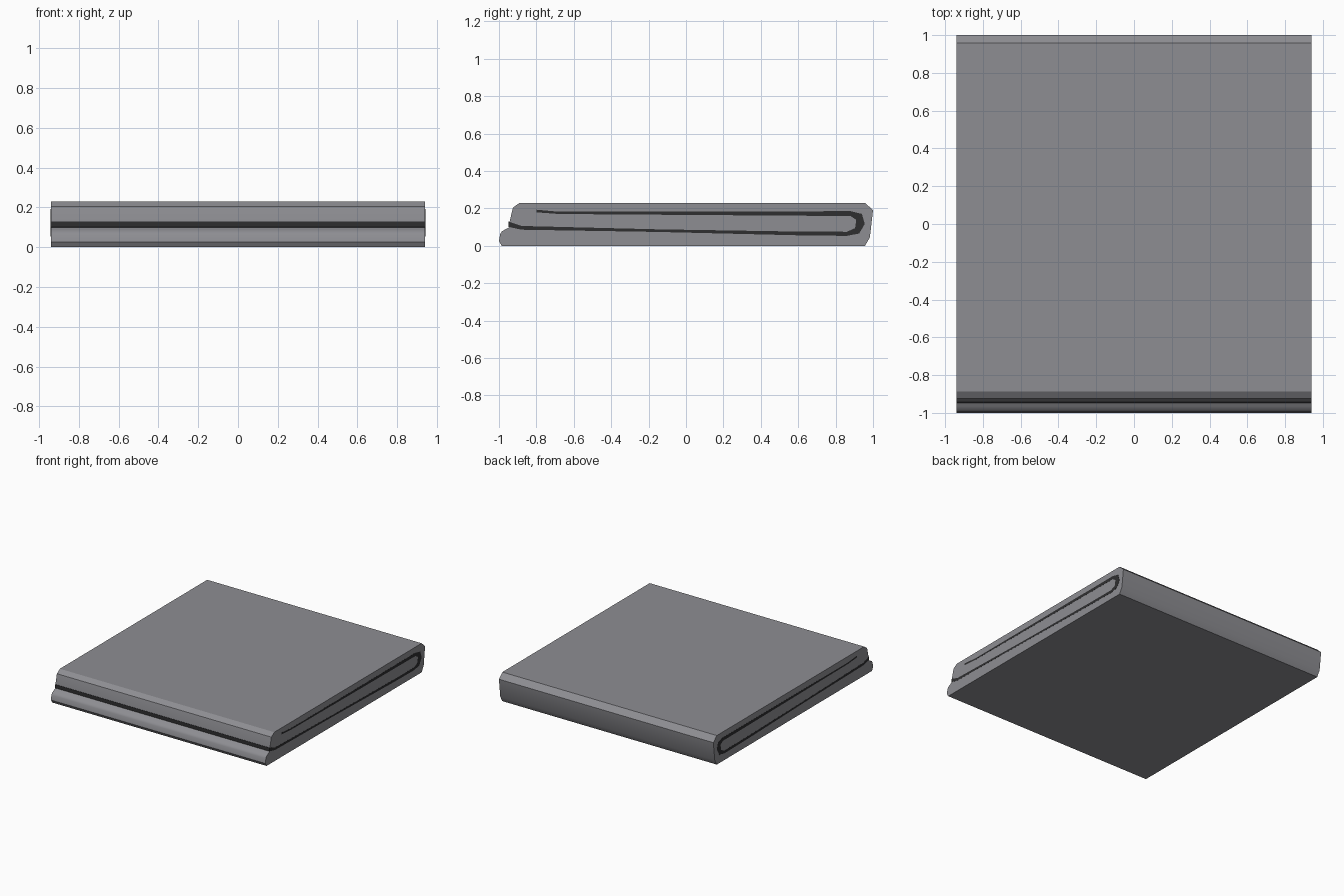
import bpy, bmesh, math
from mathutils import Vector

if "Cube" in bpy.data.objects:
    bpy.data.objects.remove(bpy.data.objects["Cube"])


def material(name, rgb):
    m = bpy.data.materials.new(name)
    m.diffuse_color = (*rgb, 1)
    m.use_nodes = True
    m.node_tree.nodes["Principled BSDF"].inputs["Base Color"].default_value = m.diffuse_color
    return m


def make_object(name, bm, mat):
    bmesh.ops.recalc_face_normals(bm, faces=bm.faces)
    me = bpy.data.meshes.new(name)
    bm.to_mesh(me)
    bm.free()
    me.materials.append(mat)
    ob = bpy.data.objects.new(name, me)
    bpy.context.collection.objects.link(ob)
    return ob


def extrude_x(name, faces_yz, half, mat):
    """Extrude side-view faces across the full width."""
    bm = bmesh.new()
    faces = [bm.faces.new([bm.verts.new((-half, y, z)) for y, z in f]) for f in faces_yz]
    bmesh.ops.remove_doubles(bm, verts=bm.verts, dist=1e-5)
    r = bmesh.ops.extrude_face_region(bm, geom=bm.faces[:], use_keep_orig=True)
    for v in r["geom"]:
        if isinstance(v, bmesh.types.BMVert):
            v.co.x = half
    return make_object(name, bm, mat)


grey = material("grey casing", (0.27, 0.27, 0.29))
dark = material("dark lining", (0.028, 0.028, 0.03))

# Slab casing with chamfered back and a protruding lower front lip
profile = [(-0.985, 0), (0.957, 0), (0.983, 0.045), (1.0, 0.19), (0.957, 0.23),
           (-0.888, 0.23), (-0.925, 0.205), (-0.943, 0.13), (-0.944, 0.10),
           (-0.965, 0.088), (-0.985, 0.077), (-0.994, 0.062), (-1.0, 0.025)]
casing = extrude_x("casing", [profile], 0.94, grey)

# Folded lining: a ribbon running through the slab, showing at the sides and front
path = [(-0.948, 0.115, 0.014), (-0.88, 0.096, 0.010), (-0.15, 0.081, 0.007),
        (0.60, 0.066, 0.010), (0.86, 0.064, 0.011), (0.915, 0.080, 0.018),
        (0.932, 0.12, 0.024), (0.925, 0.155, 0.022), (0.88, 0.172, 0.013),
        (0.0, 0.174, 0.009), (-0.68, 0.176, 0.006), (-0.80, 0.186, 0.007)]
left, right = [], []
for i, (y, z, w) in enumerate(path):
    a, b = path[max(i - 1, 0)], path[min(i + 1, len(path) - 1)]
    t = Vector((b[0] - a[0], b[1] - a[1])).normalized()
    if i == 0:
        t = Vector((1, 0))
    left.append((y - t.y * w, z + t.x * w))
    right.append((y + t.y * w, z - t.x * w))
quads = [[left[i], left[i + 1], right[i + 1], right[i]] for i in range(len(path) - 1)]
lining = extrude_x("folded_lining", quads, 0.9406, dark)

# Soft shading on the rounded lip, sharp elsewhere
bpy.ops.object.select_all(action='DESELECT')
casing.select_set(True)
bpy.context.view_layer.objects.active = casing
bpy.ops.object.shade_smooth_by_angle(angle=math.radians(31))
